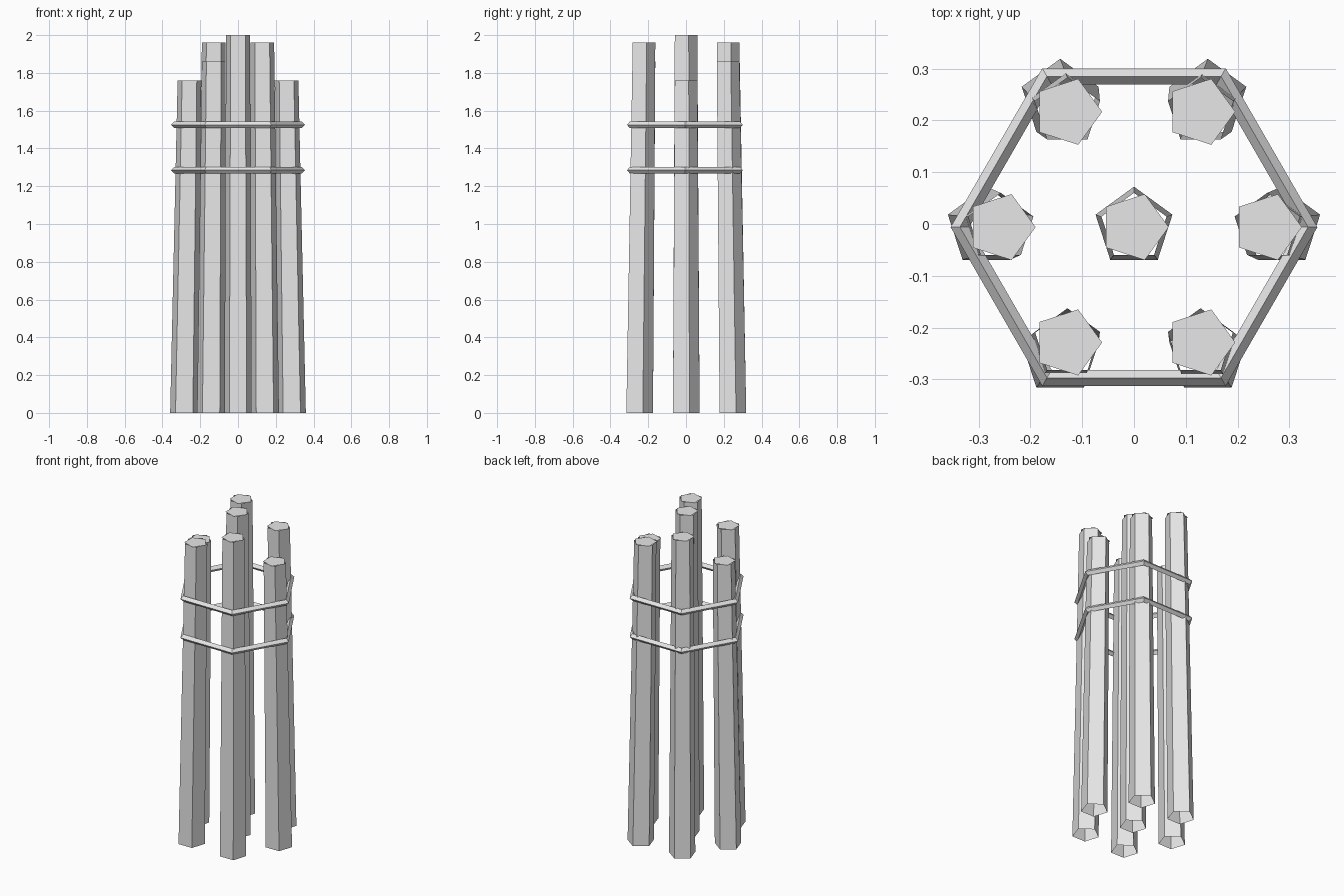
import bpy, bmesh
from math import sin, cos, pi, radians
from mathutils import Vector

if "Cube" in bpy.data.objects:
    bpy.data.objects.remove(bpy.data.objects["Cube"], do_unlink=True)

grey = bpy.data.materials.new("light_grey")
grey.use_nodes = True
grey.diffuse_color = (0.8, 0.8, 0.8, 1)
grey.node_tree.nodes["Principled BSDF"].inputs["Base Color"].default_value = (0.8, 0.8, 0.8, 1)

CENTRE_Y = -0.006


def polygon(bm, centre, radius, sides, start):
    """Horizontal ring of vertices."""
    return [bm.verts.new(centre + Vector((cos(start + 2 * pi * i / sides),
                                          sin(start + 2 * pi * i / sides), 0)) * radius)
            for i in range(sides)]


def bridge(bm, low, high):
    n = len(low)
    for i in range(n):
        j = (i + 1) % n
        bm.faces.new((low[i], low[j], high[j], high[i]))


def finish(bm, name):
    mesh = bpy.data.meshes.new(name)
    bm.to_mesh(mesh)
    bm.free()
    mesh.materials.append(grey)
    obj = bpy.data.objects.new(name, mesh)
    bpy.context.collection.objects.link(obj)


def post(name, angle, spread_low, spread_high, height):
    """Tapered, open-bottomed five-sided tube with a twisted flat cap."""
    out = Vector((cos(angle), sin(angle), 0))
    base = Vector((0, CENTRE_Y, 0))
    foot = base + out * spread_low
    head = base + out * spread_high + Vector((0, 0, height))
    bm = bmesh.new()
    bridge(bm, polygon(bm, foot, 0.078, 5, pi / 2), polygon(bm, head, 0.066, 5, pi / 2))
    bm.faces.new(polygon(bm, head, 0.067, 5, 0))
    finish(bm, name)


def band(name, z):
    """Six-sided hoop with a diamond cross-section."""
    bm = bmesh.new()
    r, t = 0.336, 0.018
    section = [(r + t, 0), (r, t), (r - t, 0), (r, -t)]
    rings = [polygon(bm, Vector((0, CENTRE_Y, z + dz)), radius, 6, 0) for radius, dz in section]
    for i in range(4):
        bridge(bm, rings[i], rings[(i + 1) % 4])
    finish(bm, name)


# Posts: one upright in the middle, six leaning inwards around it
post("centre_post", 0, 0, 0, 2.0)
outer_posts = [("left_post", 1.76), ("back_left_post", 1.86), ("back_right_post", 1.96),
               ("right_post", 1.76), ("front_right_post", 1.86), ("front_left_post", 1.96)]
for i, (name, height) in enumerate(outer_posts):
    post(name, radians(60 * i), 0.285, 0.257, height)

# Binding hoops
band("upper_band", 1.525)
band("lower_band", 1.285)
